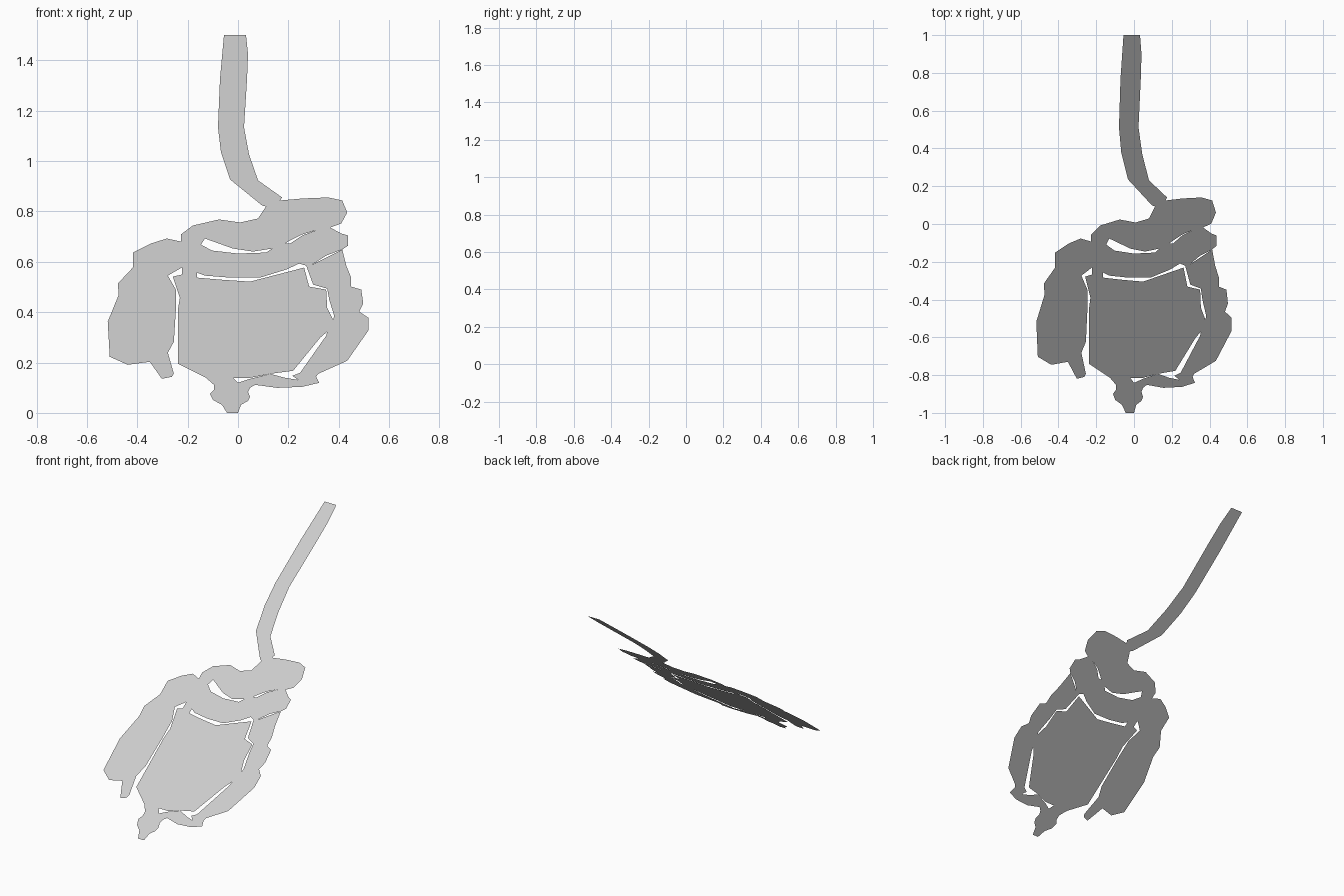
import bpy, bmesh

# Flat digestive-tract cut-out lying in one tilted plane: z = 0.75 * (y + 1)
U = 1.5 / 377  # outline unit: 377 units = full height


def sheet(name, outline):
    """One flat part from an (x, height) outline laid on the tilted plane."""
    bm = bmesh.new()
    verts = []
    for x, h in outline:
        z = h * U
        verts.append(bm.verts.new((x * U, z / 0.75 - 1, z)))
    face = bm.faces.new(verts)
    face.normal_update()
    if face.normal.z < 0:
        face.normal_flip()
    bmesh.ops.triangulate(bm, faces=bm.faces[:])
    me = bpy.data.meshes.new(name)
    bm.to_mesh(me)
    bm.free()
    ob = bpy.data.objects.new(name, me)
    bpy.context.collection.objects.link(ob)
    return ob


# food pipe
sheet("oesophagus", [(-14, 377), (8, 377), (10, 358), (9, 333), (6, 285), (11, 258),
    (20, 232), (44, 215), (42, 212), (28, 206), (24, 207), (-8, 233), (-17, 260),
    (-20, 285), (-18, 333)])

# stomach with outlet to the left
sheet("stomach", [(28, 206), (42, 212), (65, 214), (90, 215), (104, 212), (109, 200),
    (103, 189), (92, 185), (80, 183), (64, 178), (50, 171), (47, 169), (34, 164),
    (15, 161), (-5, 164), (-33, 174), (-37, 168), (-57, 171), (-57, 178), (-45, 187),
    (-19, 193), (2, 190), (20, 194)])

# large intestine: crossing, rising and falling lengths
sheet("transverse_colon", [(-57, 171), (-37, 168), (-26, 162), (0, 159), (28, 160),
    (34, 164), (47, 169), (52, 169), (64, 177), (80, 183), (92, 185), (103, 179),
    (110, 177), (110, 167), (104, 163), (88, 157), (74, 148), (68, 147), (61, 149),
    (48, 143), (22, 135), (-8, 135), (-33, 137), (-41, 140), (-41, 135), (-56, 138),
    (-56, 145)])

sheet("ascending_colon", [(-57, 171), (-71, 174), (-87, 169), (-105, 160), (-105, 145),
    (-120, 129), (-119, 118), (-130, 91), (-128, 56), (-110, 48), (-88, 51), (-76, 34),
    (-66, 36), (-64, 39), (-70, 60), (-64, 71), (-62, 103), (-62, 123), (-70, 137),
    (-56, 145)])

sheet("descending_colon", [(104, 163), (108, 147), (113, 135), (113, 126), (123, 123),
    (125, 109), (121, 101), (130, 95), (130, 82), (109, 52), (80, 39), (78, 36),
    (60, 33), (54, 37), (62, 40), (88, 77), (89, 81), (95, 93), (96, 97), (91, 113),
    (89, 124), (75, 128), (68, 147), (74, 148)])

sheet("sigmoid_colon", [(78, 36), (81, 30), (64, 26), (39, 25), (17, 28), (12, 25),
    (0, 30), (12, 34), (32, 39), (47, 35), (60, 33)])

# coiled middle section
sheet("small_intestine", [(-56, 138), (-41, 135), (-18, 133), (12, 131), (66, 145),
    (71, 126), (88, 123), (89, 105), (95, 93), (89, 81), (82, 75), (55, 42), (32, 39),
    (12, 35), (-5, 35), (0, 30), (-24, 28), (-32, 35), (-60, 49), (-60, 103),
    (-58, 115), (-65, 136)])

# outlet at the bottom
sheet("rectum", [(-24, 28), (0, 30), (12, 25), (10, 21), (12, 16), (10, 12), (3, 8),
    (0, 0), (-11, 0), (-16, 8), (-25, 13), (-28, 19), (-24, 23)])
